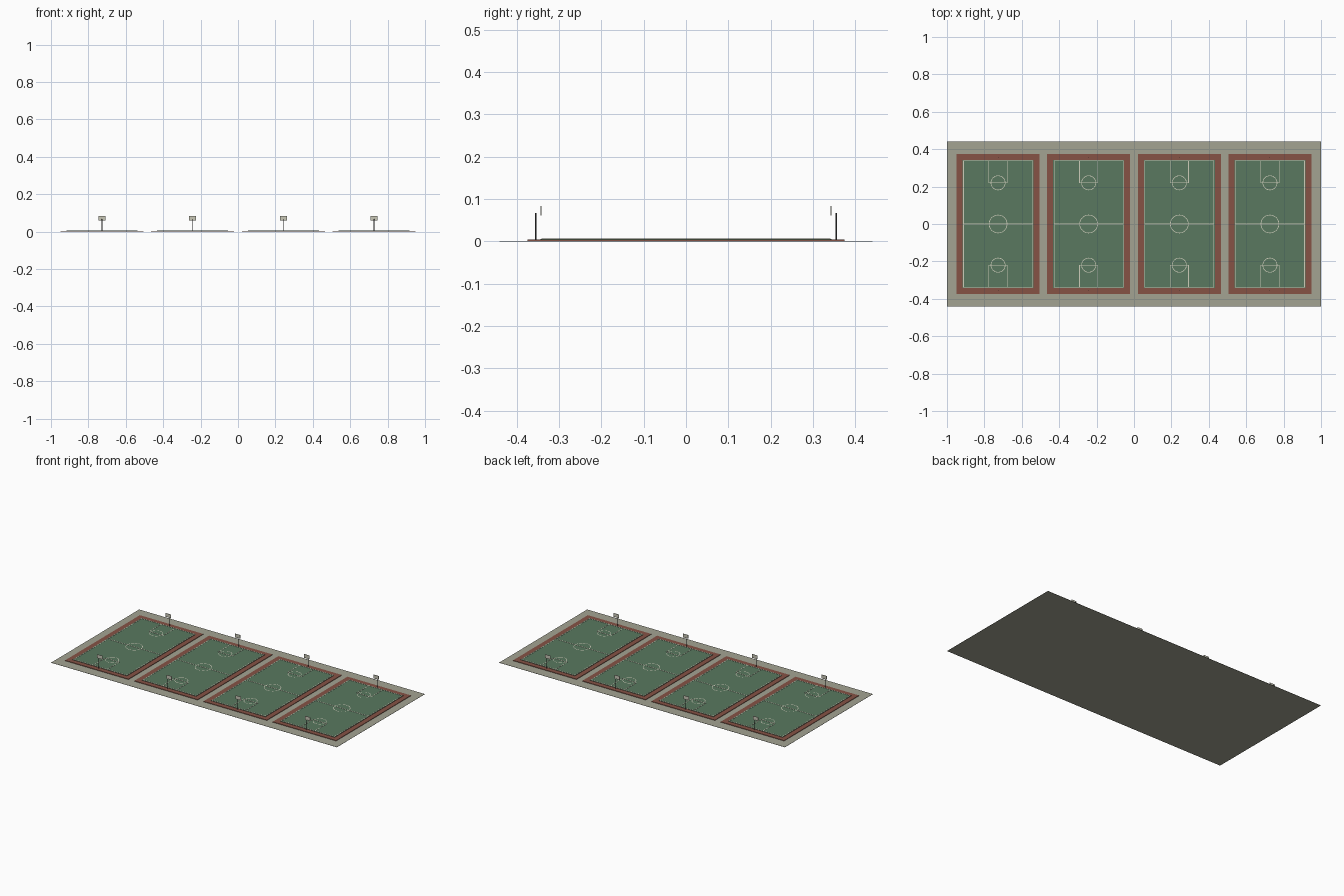
import bpy, bmesh, math
from mathutils import Matrix, Vector

if "Cube" in bpy.data.objects:
    bpy.data.objects.remove(bpy.data.objects["Cube"])


def material(name, rgb):
    m = bpy.data.materials.new(name)
    m.diffuse_color = (*rgb, 1)
    m.use_nodes = True
    m.node_tree.nodes["Principled BSDF"].inputs["Base Color"].default_value = m.diffuse_color
    return m


CONCRETE = material("concrete", (0.37, 0.37, 0.29))
RED = material("red_border", (0.24, 0.085, 0.06))
GREEN = material("green_court", (0.10, 0.19, 0.115))
PAINT = material("line_paint", (0.62, 0.62, 0.50))
METAL = material("dark_metal", (0.07, 0.07, 0.07))
BOARD = material("board", (0.58, 0.57, 0.47))


def add_box(bm, x0, x1, y0, y1, z0, z1):
    size = Vector((x1 - x0, y1 - y0, z1 - z0))
    mid = Vector((x0 + x1, y0 + y1, z0 + z1)) / 2
    bmesh.ops.create_cube(bm, size=1, matrix=Matrix.Translation(mid) @ Matrix.Diagonal((*size, 1)))


def add_ring(bm, cy, radius, width, z, n=32):
    loops = []
    for r in (radius - width / 2, radius + width / 2):
        loops.append([bm.verts.new((r * math.cos(2 * math.pi * i / n),
                                    cy + r * math.sin(2 * math.pi * i / n), z)) for i in range(n)])
    a, b = loops
    for i in range(n):
        j = (i + 1) % n
        bm.faces.new((a[i], b[i], b[j], a[j]))


def finish(bm, name, mat, x=0):
    me = bpy.data.meshes.new(name)
    bm.to_mesh(me)
    bm.free()
    me.materials.append(mat)
    ob = bpy.data.objects.new(name, me)
    ob.location.x = x
    bpy.context.collection.objects.link(ob)


def box(name, mat, x, *dims):
    bm = bmesh.new()
    add_box(bm, *dims)
    finish(bm, name, mat, x)


# Paved ground
box("ground", CONCRETE, 0, -1, 1, -0.44, 0.44, 0, 0.001)

HX, HY = 0.185, 0.339     # boundary line half sizes
W = 0.0035                # painted line width
Z0, Z1 = 0.006, 0.007     # painted line heights
KEY, FT = 0.049, 0.22     # key half width, free throw line distance

for k in range(4):
    cx = (k - 1.5) * 0.4845
    # Court surfaces
    box("court_border", RED, cx, -0.222, 0.222, -0.374, 0.374, 0.001, 0.004)
    box("court_surface", GREEN, cx, -0.19, 0.19, -0.343, 0.343, 0.004, 0.006)

    # Painted straight lines and circles
    bm = bmesh.new()
    h = W / 2
    for s in (-1, 1):
        add_box(bm, s * HX - h, s * HX + h, -HY - h, HY + h, Z0, Z1)
        add_box(bm, -HX + h, HX - h, s * HY - h, s * HY + h, Z0, Z1)
        add_box(bm, -KEY, KEY, s * FT - h, s * FT + h, Z0, Z1)
        for t in (-1, 1):
            ya, yb = sorted((s * FT, s * HY))
            add_box(bm, t * KEY - h, t * KEY + h, ya, yb, Z0, Z1)
        add_ring(bm, s * FT, 0.038, W, Z1)
    add_box(bm, -HX, HX, -h, h, Z0, Z1)
    add_ring(bm, 0, 0.048, W, Z1)
    finish(bm, "court_lines", PAINT, cx)

    # Hoop posts and backboards at both ends
    for s in (-1, 1):
        bm = bmesh.new()
        bmesh.ops.create_cone(bm, cap_ends=True, segments=8, radius1=0.002, radius2=0.002,
                              depth=0.065, matrix=Matrix.Translation((0, s * 0.355, 0.0345)))
        finish(bm, "hoop_post", METAL, cx)
        box("backboard", BOARD, cx, -0.0185, 0.0185,
            s * 0.342 - 0.001, s * 0.342 + 0.001, 0.061, 0.084)
